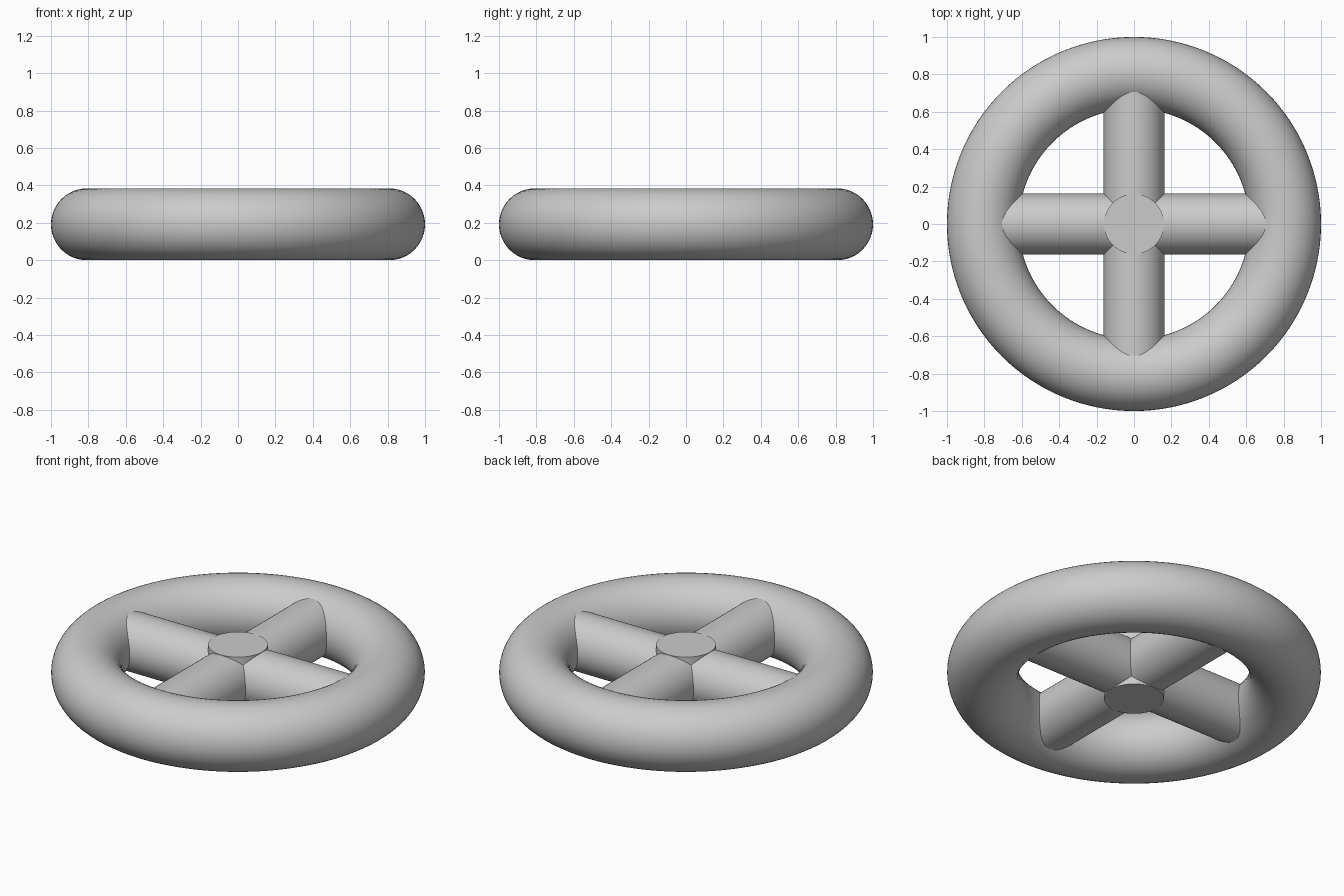
import bpy
from math import pi

if "Cube" in bpy.data.objects:
    bpy.data.objects.remove(bpy.data.objects["Cube"])

MAJOR, MINOR = 0.808, 0.192
SPOKE_R = 0.162
CZ = MINOR


def finish(name):
    ob = bpy.context.object
    ob.name = name
    bpy.ops.object.shade_smooth_by_angle()
    return ob


# Round outer rim
bpy.ops.mesh.primitive_torus_add(
    major_radius=MAJOR, minor_radius=MINOR,
    major_segments=128, minor_segments=48, location=(0, 0, CZ))
finish("rim")

# Two crossing bars make the four spokes, ending inside the rim
for name, rot in (("spokes_side_to_side", (0, pi / 2, 0)),
                  ("spokes_front_to_back", (pi / 2, 0, 0))):
    bpy.ops.mesh.primitive_cylinder_add(
        vertices=64, radius=SPOKE_R, depth=2 * MAJOR,
        location=(0, 0, CZ), rotation=rot)
    finish(name)

# Flat-capped hub, barely proud of the spokes
bpy.ops.mesh.primitive_cylinder_add(
    vertices=64, radius=0.16, depth=2 * SPOKE_R + 0.004, location=(0, 0, CZ))
finish("hub")
